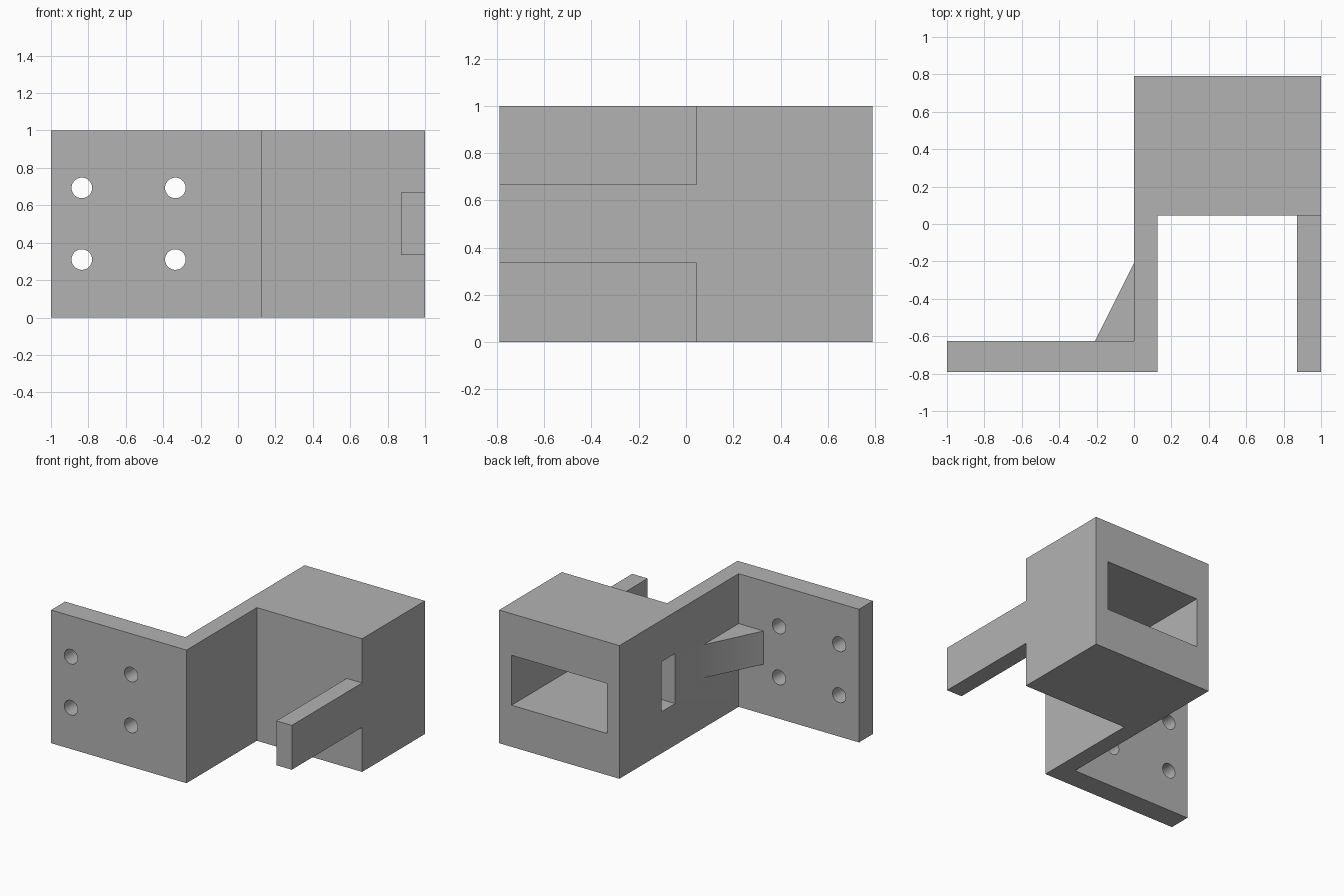
import bpy
import bmesh
import math

cube = bpy.data.objects.get("Cube")
if cube:
    bpy.data.objects.remove(cube, do_unlink=True)

grey = bpy.data.materials.new("plain grey")
grey.use_nodes = True
GREY = (0.45, 0.45, 0.45, 1)
grey.diffuse_color = GREY
grey.node_tree.nodes["Principled BSDF"].inputs["Base Color"].default_value = GREY


def prism(name, outline, z0, z1):
    """Extrude a plan outline from z0 to z1."""
    bm = bmesh.new()
    base = bm.faces.new([bm.verts.new((x, y, z0)) for x, y in outline])
    top = bmesh.ops.extrude_face_region(bm, geom=[base])["geom"]
    verts = [v for v in top if isinstance(v, bmesh.types.BMVert)]
    bmesh.ops.translate(bm, verts=verts, vec=(0, 0, z1 - z0))
    bmesh.ops.recalc_face_normals(bm, faces=bm.faces)
    mesh = bpy.data.meshes.new(name)
    bm.to_mesh(mesh)
    bm.free()
    mesh.materials.append(grey)
    obj = bpy.data.objects.new(name, mesh)
    bpy.context.collection.objects.link(obj)
    return obj


def box(name, x0, x1, y0, y1, z0, z1):
    return prism(name, [(x0, y0), (x1, y0), (x1, y1), (x0, y1)], z0, z1)


def combine(target, other, operation):
    """Apply a boolean and discard the second object."""
    mod = target.modifiers.new(operation, "BOOLEAN")
    mod.operation = operation
    mod.solver = "EXACT"
    mod.object = other
    bpy.context.view_layer.objects.active = target
    bpy.ops.object.modifier_apply(modifier=mod.name)
    bpy.data.objects.remove(other, do_unlink=True)


BACK, FRONT = 0.79, -0.79
PLATE_BACK, BLOCK_FRONT, WALL = -0.625, 0.045, 0.125
POCKET_END = 0.13
LOW, HIGH = 0.3125, 0.6875

# Mounting plate, side wall and block share one plan outline
bracket = prism("bracket", [
    (-1, FRONT), (WALL, FRONT), (WALL, BLOCK_FRONT), (1, BLOCK_FRONT),
    (1, BACK), (0, BACK), (0, PLATE_BACK), (-1, PLATE_BACK)], 0, 1)

# Blind pocket in the back and the slot leading into it from the side
combine(bracket, box("pocket_cutter", 0.104, 0.896, POCKET_END, BACK + 0.1, LOW, HIGH), "DIFFERENCE")
combine(bracket, box("slot_cutter", -0.1, 0.2, POCKET_END, 0.29, LOW, HIGH), "DIFFERENCE")

# Four screw holes through the plate
for x in (-0.835, -0.335):
    for z in (0.31, 0.693):
        bpy.ops.mesh.primitive_cylinder_add(
            vertices=48, radius=0.055, depth=0.4,
            location=(x, -0.71, z), rotation=(math.pi / 2, 0, 0))
        combine(bracket, bpy.context.object, "DIFFERENCE")

# Prong reaching forward from the block
combine(bracket, box("prong", 0.872, 1, FRONT, BLOCK_FRONT + 0.04, 0.335, 0.668), "UNION")

# Triangular gusset between plate and wall
gusset = prism("gusset", [(-0.208, PLATE_BACK), (0, PLATE_BACK), (0, -0.208)], 0.375, 0.625)
combine(bracket, gusset, "UNION")

# Smooth hole walls, crisp edges elsewhere
bpy.ops.object.select_all(action="DESELECT")
bracket.select_set(True)
bpy.context.view_layer.objects.active = bracket
bpy.ops.object.shade_smooth_by_angle(angle=math.radians(30))
